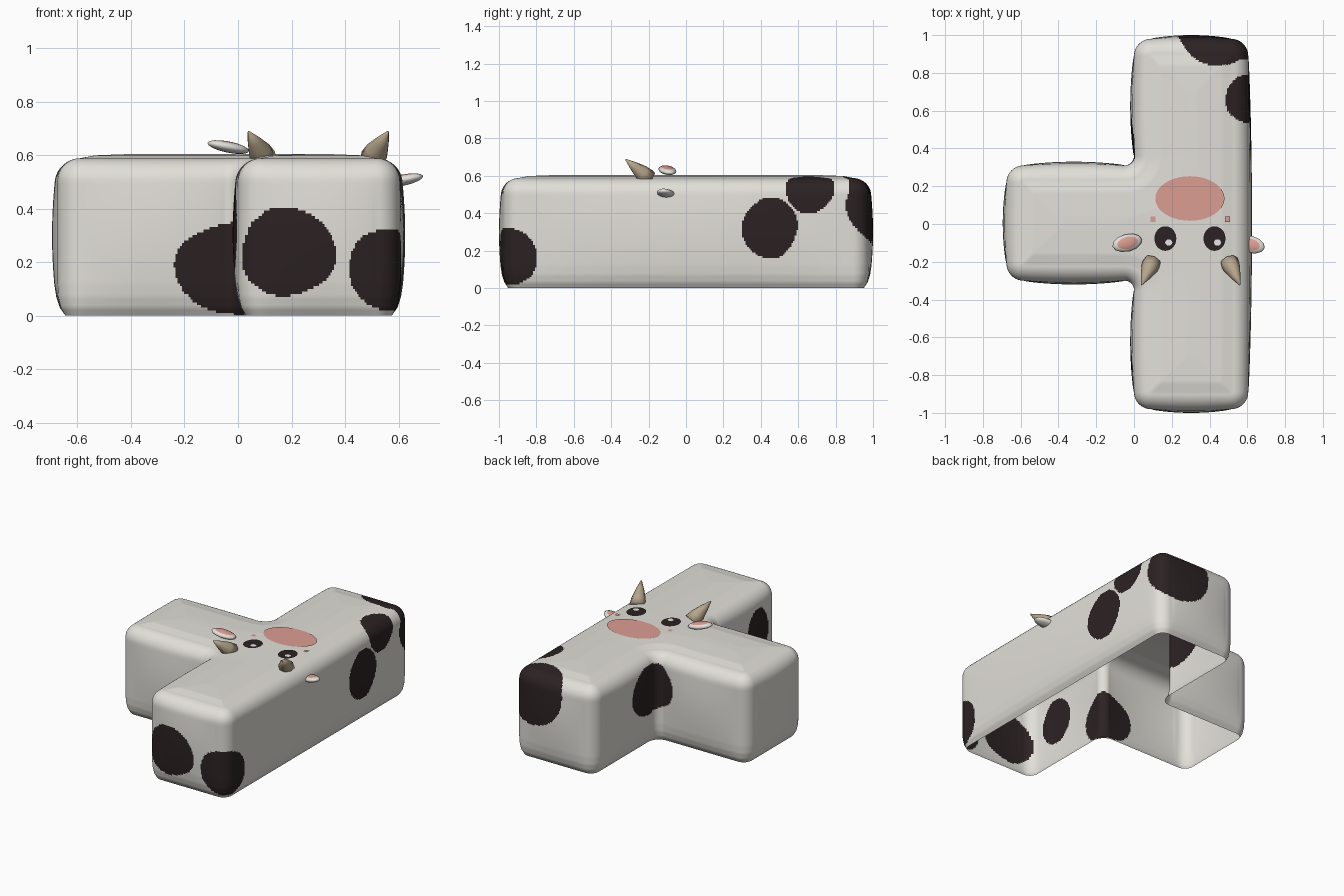
import bpy, bmesh, math
from mathutils import Vector, Matrix

if "Cube" in bpy.data.objects:
    bpy.data.objects.remove(bpy.data.objects["Cube"])


def mat(name, rgb):
    m = bpy.data.materials.new(name)
    m.diffuse_color = (*rgb, 1)
    m.use_nodes = True
    m.node_tree.nodes["Principled BSDF"].inputs["Base Color"].default_value = m.diffuse_color
    return m


WHITE = mat("warm white", (0.76, 0.74, 0.69))
DARK = mat("dark brown", (0.025, 0.016, 0.016))
PINK = mat("soft pink", (0.72, 0.34, 0.29))
HORN = mat("horn tan", (0.47, 0.38, 0.26))
GLINT = mat("eye glint", (0.9, 0.9, 0.88))


def finish(bm, name, mats, smooth=True):
    me = bpy.data.meshes.new(name)
    for f in bm.faces:
        f.smooth = smooth
    bm.to_mesh(me)
    bm.free()
    for m in mats:
        me.materials.append(m)
    ob = bpy.data.objects.new(name, me)
    bpy.context.collection.objects.link(ob)
    return ob


# T-shaped plan, counter-clockwise
PLAN = [Vector(p) for p in ((0, -.98), (.605, -.98), (.605, .98), (0, .98),
                            (0, .31), (-.675, .31), (-.675, -.3), (0, -.3))]
STEP = 0.01


def outline(d, z):
    """Plan inset by d, with filleted corners and gently bulging sides."""
    n = len(PLAN)
    arcs, pts = [], []
    for i, p in enumerate(PLAN):
        e0 = (p - PLAN[i - 1]).normalized()
        e1 = (PLAN[(i + 1) % n] - p).normalized()
        n0, n1 = Vector((-e0.y, e0.x)), Vector((-e1.y, e1.x))
        s = 1 if e0.cross(e1) > 0 else -1
        r = max(.09 - d, .012) if s > 0 else .05 + d
        c = p + d * (n0 + n1) - e0 * r + n0 * r * s
        arcs.append([c - n0 * (s * r * math.cos(a)) + e0 * (r * math.sin(a))
                     for a in (math.pi / 2 * k / 10 for k in range(11))])
    for i, arc in enumerate(arcs):
        pts += arc
        a, b = arc[-1], arcs[(i + 1) % n][0]
        e = (PLAN[(i + 1) % n] - PLAN[i])
        m = int(e.length / STEP)
        out = Vector((e.y, -e.x)).normalized()
        for k in range(1, m):
            t = k / m
            h = .02 * math.sin(math.pi * t) ** .7 * max(0, math.sin(math.pi * min(z, .6) / .6))
            pts.append(a.lerp(b, t) + out * h)
    return pts


# Side profile (inset, height), resampled finely so spots get clean edges
key = [(.03, 0), (.012, .03), (.003, .07), (0, .12), (0, .503)]
key += [(.085 - .085 * math.cos(a), .503 + .085 * math.sin(a))
        for a in (math.pi / 2 * k / 8 for k in range(1, 9))]
key += [(.14, .599), (.27, .604)]
prof = [key[0]]
for (d0, z0), (d1, z1) in zip(key, key[1:]):
    m = max(1, round(math.hypot(d1 - d0, z1 - z0) / STEP))
    prof += [(d0 + (d1 - d0) * k / m, z0 + (z1 - z0) * k / m) for k in range(1, m + 1)]

# Spots: centre and radii
SPOTS = [((.187, -.98, .238), (.178, .2, .165)),
         ((.59, -.98, .17), (.18, .19, .162)),
         ((-.03, -.32, .175), (.205, .15, .17)),
         ((-.01, -.755, .33), (.1, .12, .15)),
         ((0, .41, .375), (.14, .185, .165)),
         ((.45, .985, .46), (.22, .18, .22)),
         ((.61, .448, .322), (.12, .148, .16)),
         ((.6, .662, .54), (.13, .128, .142))]


def spotted(p):
    for i, (c, r) in enumerate(SPOTS):
        q = [(p[k] - c[k]) / r[k] for k in range(3)]
        wob = 1 + .07 * math.sin(3.1 * q[0] + 2.3 * q[1] + 3 * q[2] + 1.7 * i)
        if sum(v * v for v in q) < wob:
            return True
    return False


# Body: open-bottomed rounded shell
bm = bmesh.new()
rings = [[bm.verts.new((p.x, p.y, z)) for p in outline(d, z)] for d, z in prof]
for lo, hi in zip(rings, rings[1:]):
    for k in range(len(lo)):
        j = (k + 1) % len(lo)
        f = bm.faces.new((lo[k], lo[j], hi[j], hi[k]))
        f.material_index = int(spotted(f.calc_center_median()))
bm.faces.new(rings[-1])
finish(bm, "body", [WHITE, DARK])


# Painted face details as thin flat plates
def plate(name, m, x, y, rx, ry, z, sides=40, turn=0):
    b = bmesh.new()
    b.faces.new([b.verts.new((x + rx * math.cos(a), y + ry * math.sin(a), z))
                 for a in (turn + math.tau * k / sides for k in range(sides))])
    finish(b, name, [m], False)


plate("snout", PINK, .296, .135, .183, .118, .607)
for side, ex, gx, cx in (("left", .166, .184, .1), ("right", .426, .442, .494)):
    plate(side + "_eye", DARK, ex, -.077, .058, .065, .607)
    plate(side + "_eye_glint", GLINT, gx, -.098, .019, .017, .609, 12)
    plate(side + "_cheek", PINK, cx, .025, .019, .019, .607, 4, math.pi / 4)


# Horns: tapered lofts, mirrored about the middle of the face
def horn(name, s):
    b = bmesh.new()
    base, tip = Vector((.3 - s * .203, -.2, .585)), Vector((.3 - s * .26, -.322, .687))
    rot = (tip - base).to_track_quat('Z', 'Y')
    loops = []
    for t, r in ((0, .05), (.3, .044), (.65, .026), (1, .004)):
        c = base.lerp(tip, t)
        loops.append([b.verts.new(c + rot @ Vector((r * math.cos(a), r * math.sin(a), 0)))
                      for a in (math.tau * k / 8 for k in range(8))])
    for lo, hi in zip(loops, loops[1:]):
        for k in range(8):
            b.faces.new((lo[k], lo[(k + 1) % 8], hi[(k + 1) % 8], hi[k]))
    b.faces.new(loops[0][::-1])
    b.faces.new(loops[-1])
    bpy.context.view_layer.objects.active = finish(b, name, [HORN])


horn("left_horn", 1)
horn("right_horn", -1)


# Ears: flattened ellipsoids with pink upper side
def ear(name, loc, s):
    b = bmesh.new()
    bmesh.ops.create_uvsphere(b, u_segments=12, v_segments=8, radius=1)
    for f in b.faces:
        f.material_index = int(f.calc_center_median().z > .68)
    b.transform(Matrix.Translation(loc) @ Matrix.Rotation(s * math.radians(14), 4, 'Z')
                @ Matrix.Rotation(s * math.radians(11), 4, 'Y')
                @ Matrix.Diagonal((.082, .046, .021, 1)))
    finish(b, name, [WHITE, PINK])


ear("left_ear", (-.036, -.1, .63), 1)
ear("right_ear", (.614, -.108, .506), -1)
